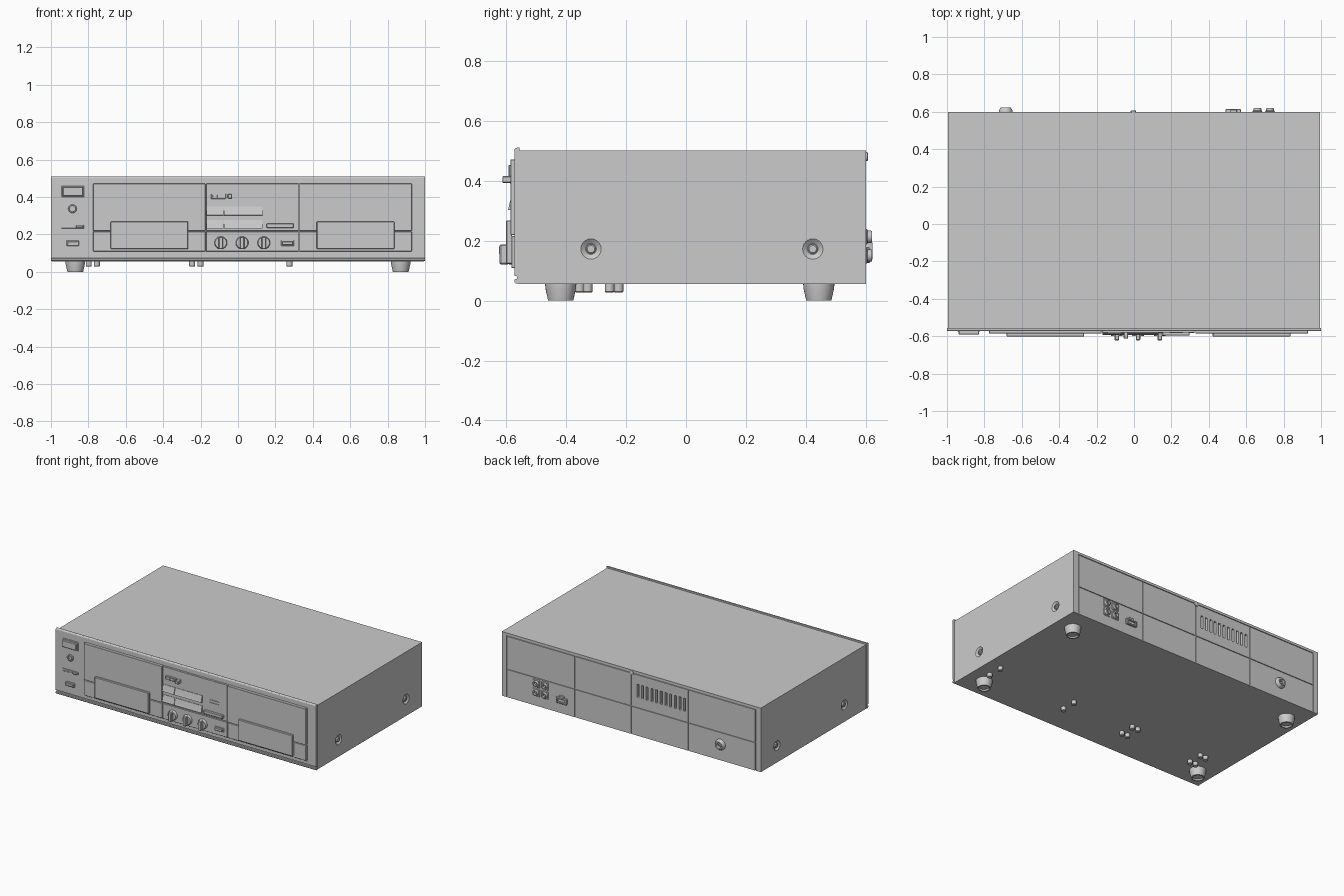
import bpy, bmesh, math
from mathutils import Vector

if "Cube" in bpy.data.objects:
    bpy.data.objects.remove(bpy.data.objects["Cube"])


def finish(name, bm, smooth=False):
    bmesh.ops.recalc_face_normals(bm, faces=bm.faces[:])
    me = bpy.data.meshes.new(name)
    bm.to_mesh(me)
    bm.free()
    ob = bpy.data.objects.new(name, me)
    bpy.context.collection.objects.link(ob)
    bpy.ops.object.select_all(action='DESELECT')
    bpy.context.view_layer.objects.active = ob
    ob.select_set(True)
    if smooth:
        bpy.ops.object.shade_smooth_by_angle(angle=math.radians(35))
    return ob


def add_box(bm, x0, x1, y0, y1, z0, z1):
    vs = [bm.verts.new((x, y, z)) for x in (x0, x1) for y in (y0, y1) for z in (z0, z1)]
    for f in ((0, 1, 3, 2), (4, 6, 7, 5), (0, 4, 5, 1), (2, 3, 7, 6), (0, 2, 6, 4), (1, 5, 7, 3)):
        bm.faces.new([vs[i] for i in f])


def box(name, x0, x1, y0, y1, z0, z1, bevel=0):
    bm = bmesh.new()
    add_box(bm, x0, x1, y0, y1, z0, z1)
    if bevel:
        bmesh.ops.recalc_face_normals(bm, faces=bm.faces[:])
        bmesh.ops.bevel(bm, geom=bm.edges[:], offset=bevel, segments=1, affect='EDGES')
    return finish(name, bm)


def prism(name, profile, x0, x1):
    # extrude a (y, z) profile along x
    bm = bmesh.new()
    a, b = ([bm.verts.new((x, y, z)) for y, z in profile] for x in (x0, x1))
    n = len(profile)
    for i in range(n):
        bm.faces.new((a[i], a[(i + 1) % n], b[(i + 1) % n], b[i]))
    bm.faces.new(a)
    bm.faces.new(b)
    return finish(name, bm)


def lathe(name, pts, loc, axis, n=24):
    # revolve (radius, height) points around axis, capped at both ends
    bm = bmesh.new()
    q = Vector(axis).to_track_quat('Z', 'Y')
    rings = []
    for r, h in pts:
        rings.append([bm.verts.new(Vector(loc) + q @ Vector((r * math.cos(t), r * math.sin(t), h)))
                      for t in (2 * math.pi * i / n for i in range(n))])
    for a, b in zip(rings, rings[1:]):
        for i in range(n):
            bm.faces.new((a[i], a[(i + 1) % n], b[(i + 1) % n], b[i]))
    bm.faces.new(rings[0])
    bm.faces.new(rings[-1])
    return finish(name, bm, True)


def cut(ob, cutter):
    cutter.hide_render = True
    m = ob.modifiers.new("cut", 'BOOLEAN')
    m.operation, m.solver, m.object = 'DIFFERENCE', 'EXACT', cutter
    bpy.context.view_layer.objects.active = ob
    bpy.ops.object.modifier_apply(modifier=m.name)
    bpy.data.objects.remove(cutter)


# cabinet with rear vents, rear panel seams and side screw dishes
body = box("cabinet", -.995, .995, -.56, .6, .055, .5)
bm = bmesh.new()
for i in range(11):
    x = -.05 - i * .036
    add_box(bm, x - .008, x + .008, .58, .62, .322, .412)
cut(body, finish("vent_cutter", bm))
for z in (.25, .48):
    cut(body, box("seam_cutter", -.955, .955, .594, .62, z - .003, z + .003))
for x in (-.955, -.44, 0, .432, .955):
    cut(body, box("seam_cutter", x - .003, x + .003, .594, .62, .04, .483))
for s in (-1, 1):
    for y in (-.317, .423):
        cut(body, lathe("dish_cutter", [(.018, -.012), (.034, 0), (.034, .01)],
                        (s * .995, y, .172), (s, 0, 0)))
        head = lathe("side_screw", [(.016, -.004), (.016, .007), (.012, .010)],
                     (s * .985, y, .172), (s, 0, 0))
        bm = bmesh.new()
        add_box(bm, s * .99, s * 1.01, y - .010, y + .010, .170, .174)
        cut(head, finish("slot_cutter", bm))
        cut(head, box("slot_cutter", s * .99, s * 1.01, y - .002, y + .002, .162, .182))

# front fascia with rounded top, lower groove and recess for the decks
arc = [(-.564 - .008 * math.sin(t), .502 + .008 * math.cos(t))
       for t in (i * math.pi / 8 for i in range(5))]
front = prism("fascia", [(-.555, .51)] + arc +
              [(-.572, .083), (-.564, .081), (-.564, .073), (-.572, .071),
               (-.572, .062), (-.568, .057), (-.555, .057)], -1, 1)
cut(front, box("recess_cutter", -.78, .936, -.6, -.566, .104, .476))

# two cassette decks
for side, x0, x1 in (("left", -.775, -.174), ("right", .328, .930)):
    box(side + "_door", x0, x1, -.586, -.56, .219, .471, .002)
    box(side + "_lower_panel", x0, x1, -.583, -.56, .109, .215, .002)
    w0, w1 = x0 + .093, x0 + .509
    box(side + "_window", w0, w1, -.601, -.58, .122, .268, .003)

# centre control panel
box("centre_upper_panel", -.170, .324, -.580, -.56, .219, .471, .001)
box("centre_lower_panel", -.170, .324, -.582, -.56, .109, .215, .001)
for z in (.230, .301):
    for x0, x1 in ((-.168, -.077), (-.074, .132)):
        prism("transport_key", [(-.578, z), (-.594, z + .002), (-.591, z + .012),
                                (-.583, z + .048), (-.578, z + .048)], x0, x1)
box("counter_frame", -.145, -.065, -.588, -.575, .39, .417, .002)
box("counter_window", -.135, -.11, -.591, -.58, .396, .411, .001)
box("counter_window", -.105, -.075, -.591, -.58, .396, .411, .001)
box("reset_button", -.055, -.031, -.613, -.575, .392, .415, .003)
for z in (.316, .335):
    box("indicator_bar", .19, .262, -.584, -.575, z - .003, z + .003)
box("mode_bar", .152, .298, -.597, -.575, .235, .258, .003)

# rotary knobs with grip bars
for x in (-.092, .022, .138):
    lathe("knob_disc", [(.034, 0), (.034, .012), (.030, .020), (.027, .020)],
          (x, -.578, .155), (0, -1, 0), 32)
    box("knob_grip", x - .012, x + .012, -.622, -.59, .121, .187, .004)
    box("knob_pointer", x - .002, x + .002, -.624, -.61, .155, .181)


def framed_button(name, x, z, w, h, y):
    box(name + "_frame", x - w / 2, x + w / 2, -.583, -.565, z - h / 2, z + h / 2, .002)
    box(name, x - w / 2 + .006, x + w / 2 - .006, y, -.57, z - h / 2 + .006, z + h / 2 - .006, .002)


# buttons and headphone socket on the fascia
framed_button("select_button", .265, .153, .07, .03, -.597)
framed_button("eject_button", -.884, .153, .066, .028, -.588)
box("power_button_frame", -.943, -.823, -.576, -.565, .400, .459, .002)
box("power_button", -.937, -.829, -.592, -.57, .406, .453, .003)
lathe("headphone_socket", [(.023, 0), (.023, .008), (.019, .011), (.014, .011), (.014, -.002)],
      (-.885, -.57, .337), (0, -1, 0))
slot = box("slider_slot", -.945, -.824, -.576, -.565, .232, .250, .001)
cut(slot, box("slider_cutter", -.939, -.830, -.59, -.571, .237, .245))
box("slider_tab", -.866, -.832, -.586, -.57, .234, .248, .002)

# rear sockets, connector, cord grommet and screw
for x in (.66, .727):
    for z in (.15, .213):
        box("socket_base", x - .027, x + .027, .598, .606, z - .027, z + .027, .004)
        lathe("rear_socket", [(.021, 0), (.021, .014), (.019, .021), (.012, .021), (.012, .006)],
              (x, .6, z), (0, 1, 0))
conn = box("rear_connector", .49, .572, .595, .614, .125, .165, .003)
cut(conn, box("connector_cutter", .502, .560, .604, .63, .135, .155))
box("connector_key", .512, .55, .595, .612, .163, .178, .002)
lathe("cord_grommet", [(.037, 0), (.037, .006), (.027, .023), (.018, .023), (.018, .004)],
      (-.686, .6, .165), (0, 1, 0))
box("grommet_core", -.70, -.672, .6, .613, .158, .172, .002)
lathe("rear_screw", [(.015, -.008), (.015, .005), (.009, .008)], (-.003, .6, .48), (0, 1, 0), 16)

# tapered feet
for x in (-.87, .87):
    for y in (-.418, .443):
        lathe("foot", [(.052, 0), (.051, .015), (.042, .055), (.034, .055), (.032, .045)],
              (x, y, .055), (0, 0, -1), 32)

# small pegs under the base
for x in (-.798, -.755, -.245, -.2, .275, .9):
    for y in ((-.328, -.225) if x == .9 else (-.355, -.255)):
        lathe("base_peg", [(.016, 0), (.016, .026), (.013, .029)], (x, y, .056), (0, 0, -1), 16)
